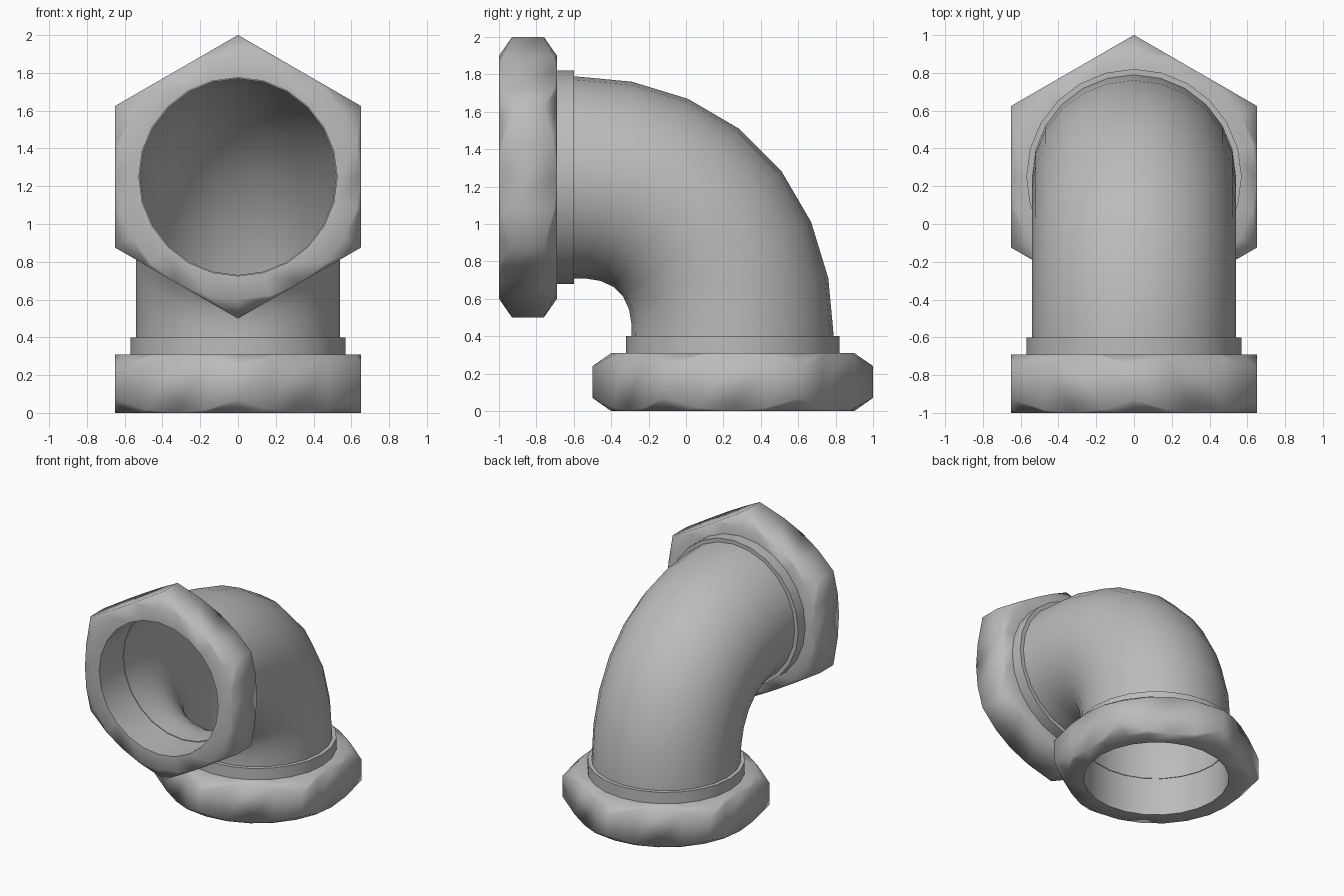
import bpy
import bmesh
from math import sin, cos, pi, radians
from mathutils import Vector

SIDES = 24
ANGLES = [2 * pi * i / SIDES for i in range(SIDES)]
CENTRE_Y = 0.25          # axis of the lower opening
BORE = 0.525

if "Cube" in bpy.data.objects:
    bpy.data.objects.remove(bpy.data.objects["Cube"], do_unlink=True)

metal = bpy.data.materials.new("grey_metal")
metal.use_nodes = True
GREY = (0.5, 0.5, 0.5, 1)
metal.diffuse_color = GREY
metal.node_tree.nodes["Principled BSDF"].inputs["Base Color"].default_value = GREY


def upright(p):
    """Turn a point of the lower fitting into one of the front fitting."""
    return Vector((p.x, p.z - 1, p.y + 1))


def skin(name, rings, smooth_angle):
    """Join rings of points into a closed hollow body."""
    bm = bmesh.new()
    loops = [[bm.verts.new(p) for p in ring] for ring in rings]
    for a, b in zip(loops, loops[1:] + loops[:1]):
        for i in range(SIDES):
            j = (i + 1) % SIDES
            bm.faces.new((a[i], a[j], b[j], b[i]))
    bmesh.ops.remove_doubles(bm, verts=bm.verts, dist=0.0005)
    bmesh.ops.recalc_face_normals(bm, faces=bm.faces)
    mesh = bpy.data.meshes.new(name)
    bm.to_mesh(mesh)
    bm.free()
    mesh.materials.append(metal)
    obj = bpy.data.objects.new(name, mesh)
    bpy.context.collection.objects.link(obj)
    bpy.ops.object.select_all(action='DESELECT')
    obj.select_set(True)
    bpy.context.view_layer.objects.active = obj
    bpy.ops.object.shade_smooth_by_angle(angle=radians(smooth_angle))


def ring(radius, height):
    """Ring round the lower axis; radius and height depend on the angle."""
    return [Vector((radius(a) * cos(a), CENTRE_Y + radius(a) * sin(a), height(a)))
            for a in ANGLES]


def round_ring(radius, z):
    return ring(lambda a: radius, lambda a: z)


# Hexagonal nut with corners cut back by a conical chamfer
FLAT, THICK = 0.65, 0.31


def hex_radius(a):
    return FLAT / cos((a % (pi / 3)) if a % (pi / 3) < pi / 6 else a % (pi / 3) - pi / 3)


def chamfer(a):
    return 0.7 * (hex_radius(a) - FLAT)


nut = [round_ring(BORE, 0), round_ring(FLAT, 0),
       ring(hex_radius, chamfer),
       ring(hex_radius, lambda a: THICK - chamfer(a)),
       round_ring(FLAT, THICK), round_ring(BORE, THICK)]

# Narrow collar between nut and pipe
collar = [round_ring(0.53, 0.3), round_ring(0.57, 0.3),
          round_ring(0.57, 0.4), round_ring(0.53, 0.4)]

for place, move in (("lower", lambda p: p), ("front", upright)):
    skin(place + "_nut", [[move(p) for p in r] for r in nut], 62)
    skin(place + "_collar", [[move(p) for p in r] for r in collar], 40)


# Curved pipe: quarter bend, slightly fuller in the middle
def bend_ring(t, radius, slide=0):
    out = Vector((0, cos(t), sin(t)))
    along = Vector((0, -sin(t), cos(t)))
    path = 0.85 + 0.03 * sin(2 * t) ** 2
    centre = Vector((0, -0.6, 0.4)) + out * path + along * slide
    return [centre + radius * (Vector((cos(a), 0, 0)) + out * sin(a)) for a in ANGLES]


def wall(radius):
    bend = [bend_ring(k * pi / 14, radius) for k in range(8)]
    return [bend_ring(0, radius, -0.1)] + bend + [bend_ring(pi / 2, radius, 0.1)]


skin("elbow_pipe", wall(0.54) + wall(0.52)[::-1], 50)
